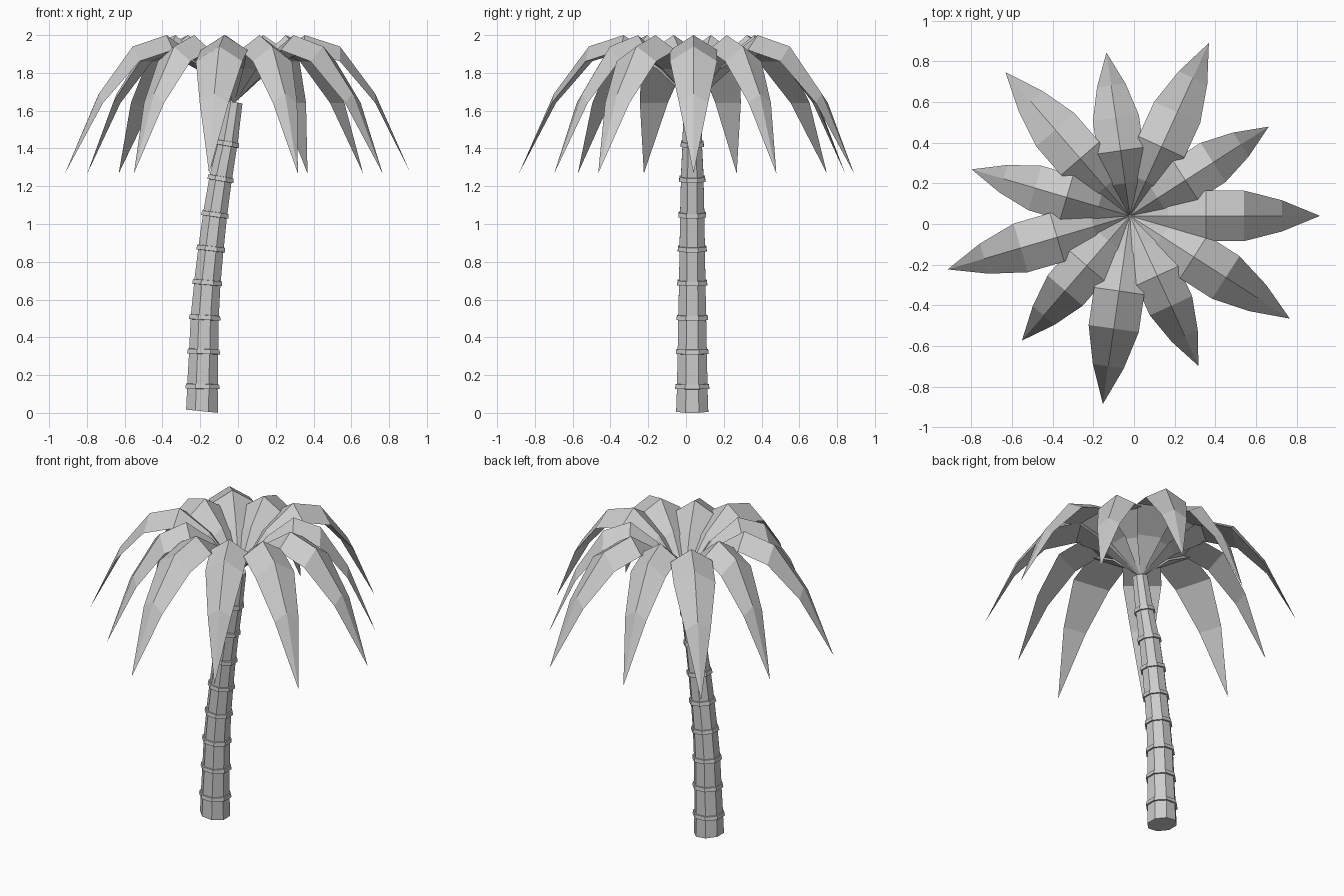
import bpy, bmesh, math
from mathutils import Vector

if "Cube" in bpy.data.objects:
    bpy.data.objects.remove(bpy.data.objects["Cube"])

grey = bpy.data.materials.new("plain grey")
grey.diffuse_color = (0.6, 0.6, 0.6, 1)
grey.use_nodes = True
grey.node_tree.nodes["Principled BSDF"].inputs["Base Color"].default_value = grey.diffuse_color


def loft(name, sections):
    """Join equal-length rings of points into a closed, flat-faced solid."""
    bm = bmesh.new()
    rings = [[bm.verts.new(p) for p in s] for s in sections]
    n = len(rings[0])
    for a, b in zip(rings, rings[1:]):
        for i in range(n):
            j = (i + 1) % n
            bm.faces.new((a[i], a[j], b[j], b[i]))
    bm.faces.new(rings[0][::-1])
    bm.faces.new(rings[-1])
    bmesh.ops.remove_doubles(bm, verts=bm.verts, dist=1e-4)
    bmesh.ops.recalc_face_normals(bm, faces=bm.faces)
    me = bpy.data.meshes.new(name)
    bm.to_mesh(me)
    bm.free()
    me.materials.append(grey)
    ob = bpy.data.objects.new(name, me)
    bpy.context.collection.objects.link(ob)
    return ob


CX, CY = -0.02, 0.04

# Trunk: leaning octagonal tube with raised bands (x, z, half width)
path = [(-0.19, 0.009, 0.085), (-0.188, 0.14, 0.081), (-0.182, 0.325, 0.077),
        (-0.176, 0.505, 0.074), (-0.162, 0.69, 0.070), (-0.143, 0.87, 0.067),
        (-0.121, 1.05, 0.064), (-0.092, 1.24, 0.060), (-0.055, 1.425, 0.052),
        (-0.02, 1.645, 0.044)]


def octagon(x, z, r, tangent):
    side = Vector((tangent.z, 0, -tangent.x))
    pts = []
    for k in range(8):
        a = math.radians(22.5 + 45 * k)
        p = Vector((x, CY - 0.007, z)) + side * (r / 0.924 * math.cos(a))
        p.y += r / 0.924 * math.sin(a)
        pts.append(p)
    return pts


sections = []
for i, (x, z, r) in enumerate(path):
    p0, p1 = path[max(i - 1, 0)], path[min(i + 1, len(path) - 1)]
    t = Vector((p1[0] - p0[0], 0, p1[1] - p0[1])).normalized()
    if i == 0:
        t = Vector((0.1, 0, 1)).normalized()
    if i in (0, len(path) - 1):
        steps = [(0, 0)]
    else:
        steps = [(-0.013, 0), (-0.012, 0.01), (0.012, 0.007), (0.013, 0)]
    for along, extra in steps:
        sections.append(octagon(x + t.x * along, z + t.z * along, r + extra, t))
loft("trunk", sections)

# Fronds: arched, ridged blades with a flat underside
ridge = [1.64, 1.87, 2.0, 1.94, 1.69, 1.27]
COUNT = 11
for k in range(COUNT):
    long = k % 2 == 0
    length, half = (0.933, 0.131) if long else (0.81, 0.12)
    a = 2 * math.pi * k / COUNT
    out = Vector((math.cos(a), math.sin(a), 0))
    across = Vector((-out.y, out.x, 0))
    rings = []
    for i, z in enumerate(ridge):
        s = max(math.sin(math.pi * i / 5), 0.004)
        mid = Vector((CX, CY, z)) + out * (length * i / 5)
        low = mid - Vector((0, 0, 0.083 * s))
        rings.append([mid, low + across * half * s, low - across * half * s])
    loft(f"frond_{k + 1}", rings)
